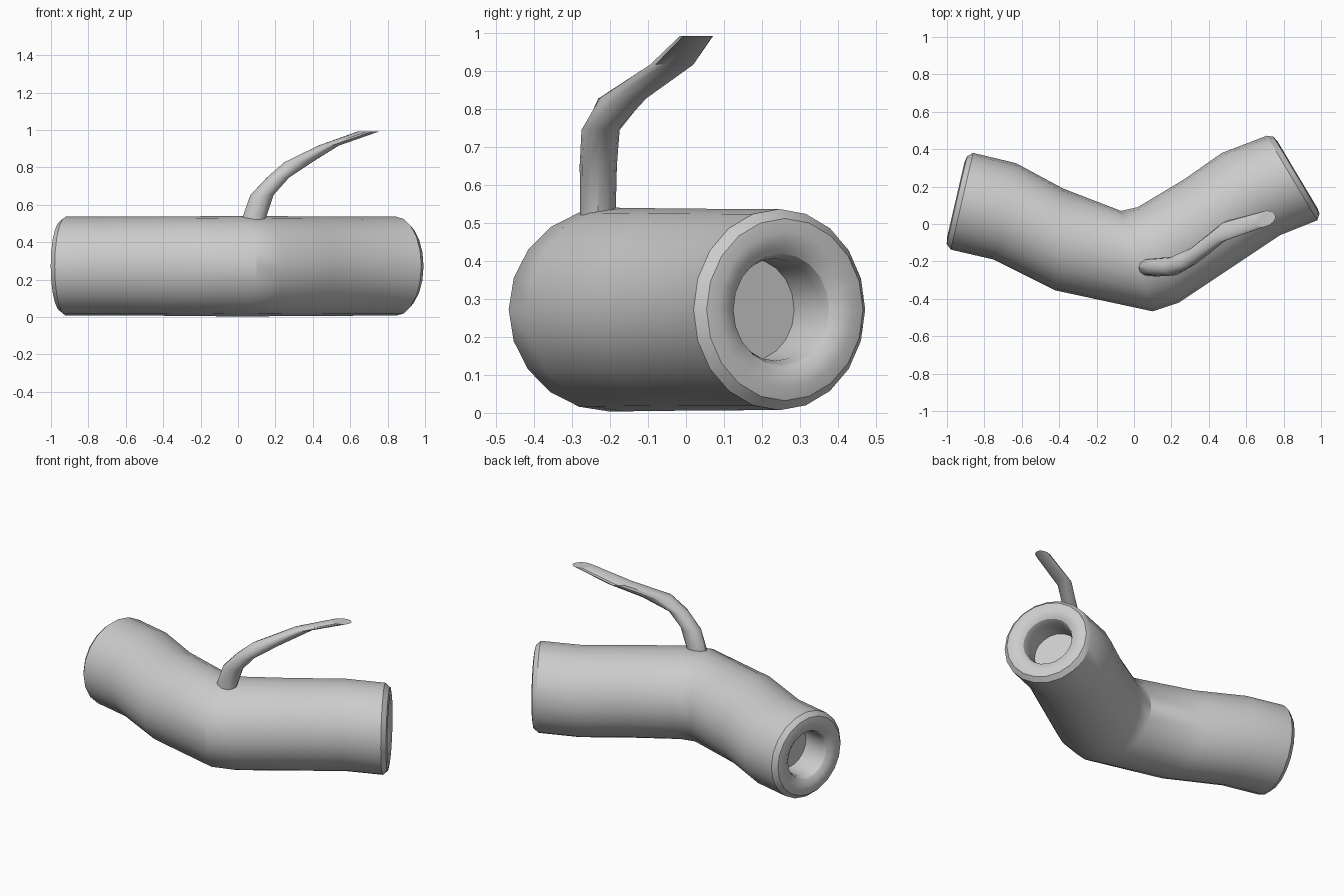
import bpy, bmesh
from math import cos, sin, pi, radians
from mathutils import Vector

if "Cube" in bpy.data.objects:
    bpy.data.objects.remove(bpy.data.objects["Cube"])

ZC = 0.272  # height of the pipe's axis


def loft(name, rings, angle):
    """Skin a list of equal-sized vertex rings and cap both ends."""
    bm = bmesh.new()
    loops = [[bm.verts.new(p) for p in ring] for ring in rings]
    n = len(loops[0])
    for a, b in zip(loops, loops[1:]):
        for i in range(n):
            j = (i + 1) % n
            bm.faces.new((a[i], a[j], b[j], b[i]))
    bm.faces.new(loops[0])
    bm.faces.new(loops[-1])
    bmesh.ops.recalc_face_normals(bm, faces=bm.faces)
    mesh = bpy.data.meshes.new(name)
    bm.to_mesh(mesh)
    bm.free()
    ob = bpy.data.objects.new(name, mesh)
    bpy.context.collection.objects.link(ob)
    bpy.ops.object.select_all(action='DESELECT')
    ob.select_set(True)
    bpy.context.view_layer.objects.active = ob
    bpy.ops.object.shade_smooth_by_angle(angle=radians(angle))
    return ob


def pipe_ring(c, side, rz, n=20):
    return [c + side * cos(2 * pi * i / n) + Vector((0, 0, rz * sin(2 * pi * i / n)))
            for i in range(n)]


# Pipe cross-sections: back and front edge points in plan, vertical radius
sections = [
    ((-0.86, 0.38), (-0.98, -0.137), 0.265),
    ((-0.63, 0.325), (-0.75, -0.19), 0.265),
    ((-0.38, 0.19), (-0.42, -0.355), 0.265),
    ((-0.07, 0.07), (0.10, -0.467), 0.269),
    ((0.02, 0.09), (0.24, -0.42), 0.268),
    ((0.27, 0.24), (0.51, -0.24), 0.266),
    ((0.47, 0.38), (0.78, -0.06), 0.265),
    ((0.71, 0.472), (0.98, 0.02), 0.265),
]
body = []
for a, b, rz in sections:
    a, b = Vector((*a, ZC)), Vector((*b, ZC))
    body.append(((a + b) / 2, (a - b) / 2, rz))

# Rounded lip and recessed bore at each end: (radius, outward offset)
lip = [(0.24, 0.028), (0.205, 0.034), (0.172, 0.028), (0.147, 0.01),
       (0.135, -0.02), (0.135, -0.15)]


def end_rings(section, sign):
    c, side, _ = section
    u = side.normalized()
    out = Vector((u.y, -u.x, 0)) * sign
    return [pipe_ring(c + out * d, u * r, r) for r, d in lip]


rings = end_rings(body[0], -1)[::-1]
rings += [pipe_ring(*s) for s in body]
rings += end_rings(body[-1], 1)
loft("bent_pipe", rings, 30)

# Curved stem: centre x, y, z, half length, half width, heading in degrees
stem = [
    (0.083, -0.232, 0.50, 0.063, 0.047, 0),
    (0.086, -0.232, 0.53, 0.063, 0.047, 0),
    (0.128, -0.231, 0.652, 0.062, 0.049, 0),
    (0.213, -0.225, 0.745, 0.060, 0.050, 10),
    (0.322, -0.168, 0.828, 0.090, 0.042, 37),
    (0.485, -0.038, 0.917, 0.070, 0.042, 47),
    (0.700, 0.028, 0.993, 0.060, 0.041, 22),
]
rings = []
for x, y, z, a, b, deg in stem:
    h = radians(deg)
    ring = []
    for i in range(12):
        t = 2 * pi * i / 12 - h
        p, q = a * cos(t), b * sin(t)
        ring.append((x + p * cos(h) - q * sin(h), y + p * sin(h) + q * cos(h), z))
    rings.append(ring)
loft("curved_stem", rings, 35)
